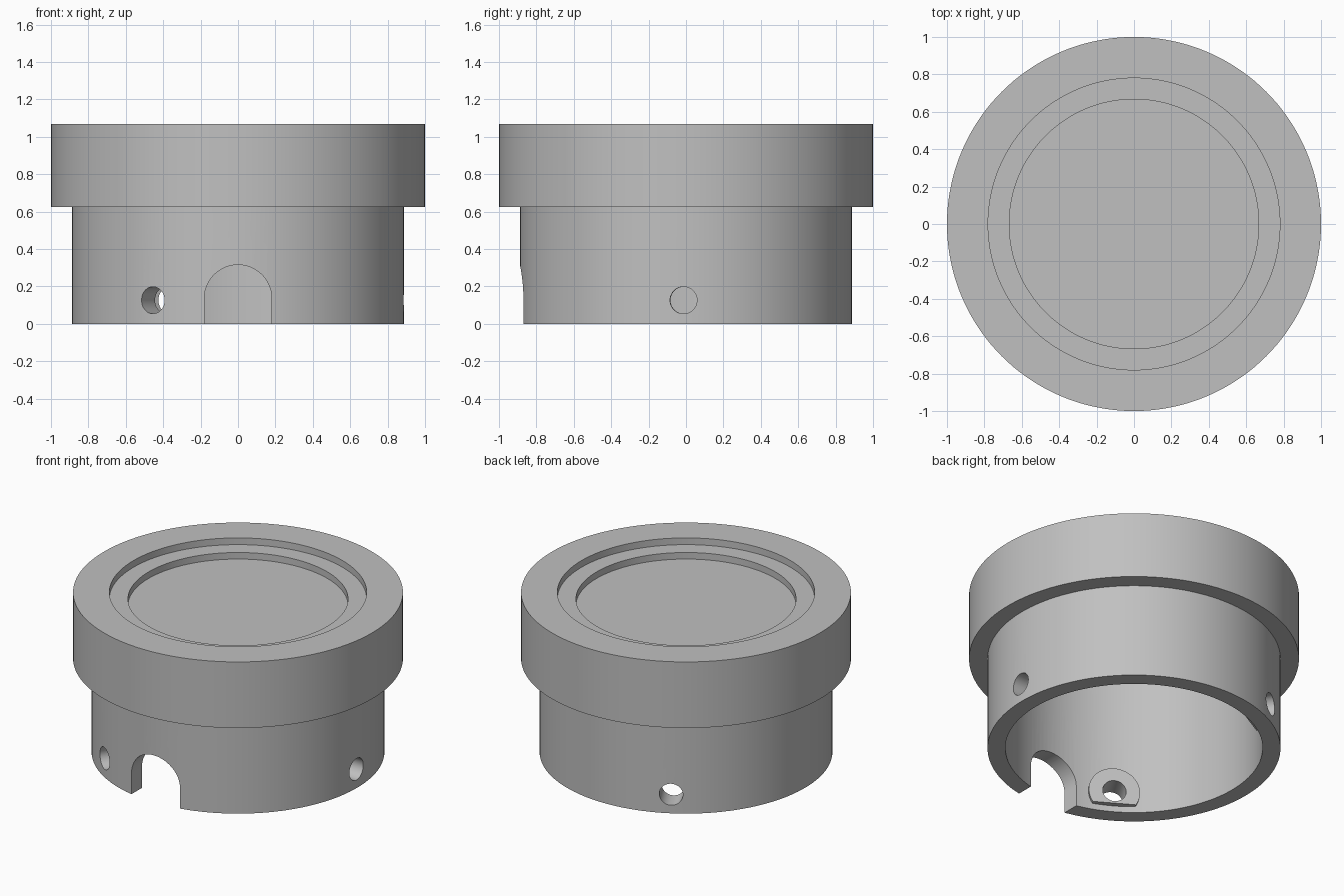
import bpy, bmesh
from math import sin, cos, pi, radians, tau
from mathutils import Matrix

if "Cube" in bpy.data.objects:
    bpy.data.objects.remove(bpy.data.objects["Cube"], do_unlink=True)

grey = bpy.data.materials.new("plain grey")
grey.use_nodes = True
colour = (0.53, 0.53, 0.53, 1)
grey.diffuse_color = colour
grey.node_tree.nodes["Principled BSDF"].inputs["Base Color"].default_value = colour


def make_object(name, bm):
    bmesh.ops.recalc_face_normals(bm, faces=bm.faces)
    mesh = bpy.data.meshes.new(name)
    bm.to_mesh(mesh)
    bm.free()
    mesh.materials.append(grey)
    obj = bpy.data.objects.new(name, mesh)
    bpy.context.collection.objects.link(obj)
    return obj


def lathe(name, profile, steps):
    bm = bmesh.new()
    verts = [bm.verts.new((r, 0, z)) for r, z in profile]
    edges = [bm.edges.new(pair) for pair in zip(verts, verts[1:])]
    bmesh.ops.spin(bm, geom=verts + edges, cent=(0, 0, 0), axis=(0, 0, 1),
                   angle=tau, steps=steps)
    bmesh.ops.remove_doubles(bm, verts=bm.verts, dist=0.0005)
    return make_object(name, bm)


def arc(radius, centre_z, start, end, count):
    angles = [start + (end - start) * i / count for i in range(count + 1)]
    return [(radius * cos(a), centre_z + radius * sin(a)) for a in angles]


def radial_prism(name, outline, inner, outer, angle):
    """Extrude an upright outline along a direction pointing out from the axis."""
    bm = bmesh.new()
    face = bm.faces.new([bm.verts.new((inner, u, z)) for u, z in outline])
    out = bmesh.ops.extrude_face_region(bm, geom=[face])
    moved = [v for v in out["geom"] if isinstance(v, bmesh.types.BMVert)]
    bmesh.ops.translate(bm, verts=moved, vec=(outer - inner, 0, 0))
    bmesh.ops.transform(bm, matrix=Matrix.Rotation(angle, 4, "Z"), verts=bm.verts)
    return make_object(name, bm)


def combine(target, tool, operation):
    mod = target.modifiers.new(operation.lower(), "BOOLEAN")
    mod.operation = operation
    mod.solver = "EXACT"
    mod.object = tool
    bpy.context.view_layer.objects.active = target
    bpy.ops.object.modifier_apply(modifier=mod.name)
    bpy.data.objects.remove(tool, do_unlink=True)


# Hollow stepped cap with a two-step recess in its top
housing = lathe("housing", [
    (0, 0.91), (0.78, 0.91), (0.78, 0), (0.888, 0), (0.888, 0.625),
    (1, 0.625), (1, 1.067), (0.78, 1.067), (0.78, 1.022),
    (0.667, 1.022), (0.667, 0.978), (0, 0.978)], 144)

# Flat-bottomed pads inside the wall, each drilled by a screw hole
hole_z = 0.126
pad = arc(0.157, hole_z, radians(-33), radians(213), 40)
hole = arc(0.072, hole_z, 0, tau, 40)[:-1]
hole_angles = [radians(-0.85 + 120 * i) for i in range(3)]
for angle in hole_angles:
    combine(housing, radial_prism("pad", pad, 0.745, 0.83, angle), "UNION")
for angle in hole_angles:
    combine(housing, radial_prism("hole_cutter", hole, 0.6, 1.1, angle), "DIFFERENCE")

# Arched cable notch at the front
arch = arc(0.18, 0.135, 0, pi, 40) + [(-0.18, -0.1), (0.18, -0.1)]
combine(housing, radial_prism("notch_cutter", arch, 0.5, 1.1, -pi / 2), "DIFFERENCE")

# Smooth walls, crisp rims
bpy.ops.object.select_all(action="DESELECT")
housing.select_set(True)
bpy.context.view_layer.objects.active = housing
bpy.ops.object.shade_smooth_by_angle(angle=radians(30))
